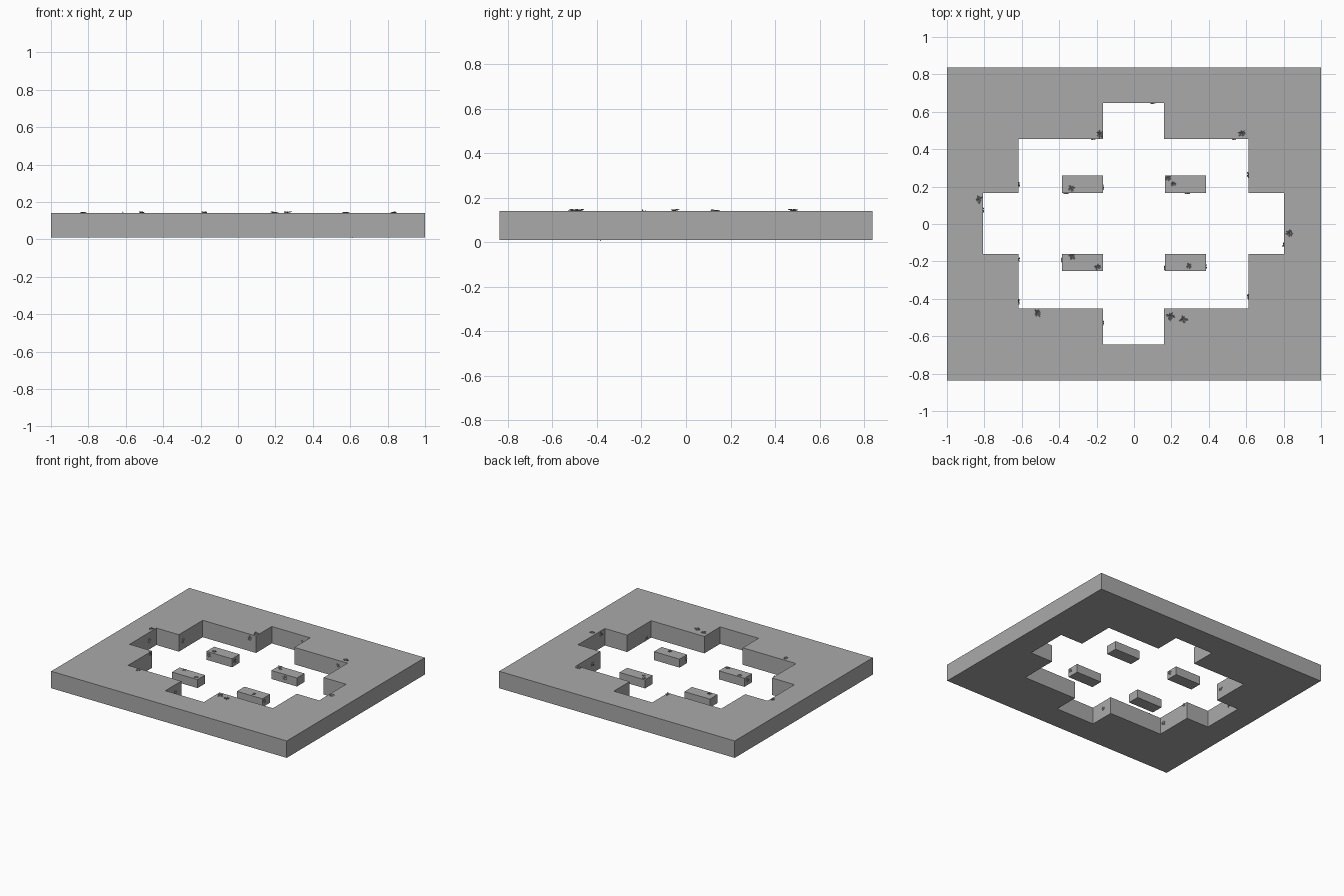
import bpy, bmesh, math, random
from mathutils import Vector, Matrix

cube = bpy.data.objects.get("Cube")
if cube:
    bpy.data.objects.remove(cube, do_unlink=True)
random.seed(4)


def material(name, value):
    mat = bpy.data.materials.new(name)
    mat.use_nodes = True
    mat.diffuse_color = (value, value, value, 1)
    mat.node_tree.nodes["Principled BSDF"].inputs["Base Color"].default_value = (value, value, value, 1)
    return mat


stone = material("stone grey", 0.4)


def add_object(name, bm):
    mesh = bpy.data.meshes.new(name)
    bm.to_mesh(mesh)
    bm.free()
    mesh.materials.append(stone)
    obj = bpy.data.objects.new(name, mesh)
    bpy.context.collection.objects.link(obj)


BASE, TOP, LOW = 0.01, 0.14, 0.075


# Walls: a slab with a stepped cross-shaped opening
def prism(name, loops, top):
    bm = bmesh.new()
    edges = []
    for loop in loops:
        verts = [bm.verts.new((x, y, BASE)) for x, y in loop]
        edges += [bm.edges.new((a, b)) for a, b in zip(verts, verts[1:] + verts[:1])]
    fill = bmesh.ops.triangle_fill(bm, edges=edges, use_beauty=True)
    faces = [f for f in fill["geom"] if isinstance(f, bmesh.types.BMFace)]
    bmesh.ops.dissolve_limit(bm, angle_limit=0.01, verts=bm.verts[:], edges=bm.edges[:])
    out = bmesh.ops.extrude_face_region(bm, geom=bm.faces[:], use_keep_orig=True)
    moved = [v for v in out["geom"] if isinstance(v, bmesh.types.BMVert)]
    bmesh.ops.translate(bm, verts=moved, vec=(0, 0, top - BASE))
    bmesh.ops.recalc_face_normals(bm, faces=bm.faces[:])
    add_object(name, bm)


def rect(x0, y0, x1, y1):
    return [(x0, y0), (x1, y0), (x1, y1), (x0, y1)]


quarter = [(0.805, 0.163), (0.615, 0.163), (0.615, 0.453), (0.163, 0.453), (0.163, 0.645)]
opening = []
for sx, sy in ((1, 1), (-1, 1), (-1, -1), (1, -1)):
    corner = [(sx * x - 0.003, sy * y + 0.002) for x, y in quarter]
    opening += corner if sx * sy > 0 else corner[::-1]
prism("outer_walls", [rect(-1, -0.837, 1, 0.837), opening], TOP)

# Four low blocks inside the opening
for sx, side in ((-1, "right"), (1, "left")):
    for sy, end in ((-1, "front"), (1, "back")):
        xs = sorted((sx * 0.167, sx * 0.384))
        ys = sorted((sy * 0.163 + 0.003, sy * 0.255 + 0.003))
        prism(f"{end}_{side}_block", [rect(xs[0], ys[0], xs[1], ys[1])], LOW)


# Sprigs: small fans of folded leaves growing along a surface normal
def sprig(name, place, normal, size, leaves):
    bm = bmesh.new()
    turn = Vector(normal).to_track_quat("Z", "Y").to_matrix().to_4x4()
    for i in range(leaves):
        angle = math.tau * i / leaves + random.uniform(-0.3, 0.3)
        length = size * random.uniform(0.6, 1)
        width = length * 0.22
        mat = (Matrix.Translation(place) @ turn @ Matrix.Rotation(angle, 4, "Z")
               @ Matrix.Rotation(random.uniform(-0.6, -0.2), 4, "Y"))
        root, left, tip, right = [bm.verts.new(mat @ Vector(p)) for p in (
            (0, 0, 0), (length / 2, width, width / 2),
            (length, 0, -width), (length / 2, -width, width / 2))]
        bm.faces.new((root, right, tip))
        bm.faces.new((root, tip, left))
    add_object(name, bm)


UP = (0, 0, 1)
wall_tops = [(-0.83, 0.13), (0.83, -0.05), (-0.18, 0.48), (0.58, 0.485),
             (-0.515, -0.475), (0.195, -0.495), (0.265, -0.51)]
for x, y in wall_tops:
    sprig("wall_top_sprig", (x, y, TOP), UP, 0.026, 9)

block_tops = [(-0.195, -0.23), (0.185, 0.245), (-0.335, 0.19),
              (0.21, 0.215), (-0.33, -0.175), (0.295, -0.225)]
for x, y in block_tops:
    sprig("block_top_sprig", (x, y, LOW), UP, 0.021, 8)

# Sprigs on walls facing the front
for x, y, z in [(0.1, 0.647, 0.09), (-0.215, 0.455, 0.11), (0.535, 0.455, 0.1),
                (-0.36, 0.166, 0.05), (0.285, 0.166, 0.05)]:
    sprig("front_facing_sprig", (x, y, z), (0, -1, 0), 0.022, 7)

# Sprigs on walls facing sideways
for x, y, z, way in [(-0.618, 0.21, 0.08, 1), (0.612, 0.265, 0.08, -1), (-0.167, 0.195, 0.05, 1),
                     (-0.808, 0.075, 0.08, 1), (0.802, -0.11, 0.12, -1), (-0.618, -0.19, 0.13, 1),
                     (-0.384, -0.19, 0.05, -1), (0.167, -0.235, 0.05, -1), (0.384, -0.23, 0.05, 1),
                     (-0.618, -0.415, 0.08, 1), (0.612, -0.39, 0.025, -1), (-0.166, -0.53, 0.08, 1)]:
    sprig("side_facing_sprig", (x, y, z), (way, 0, 0), 0.022, 7)
